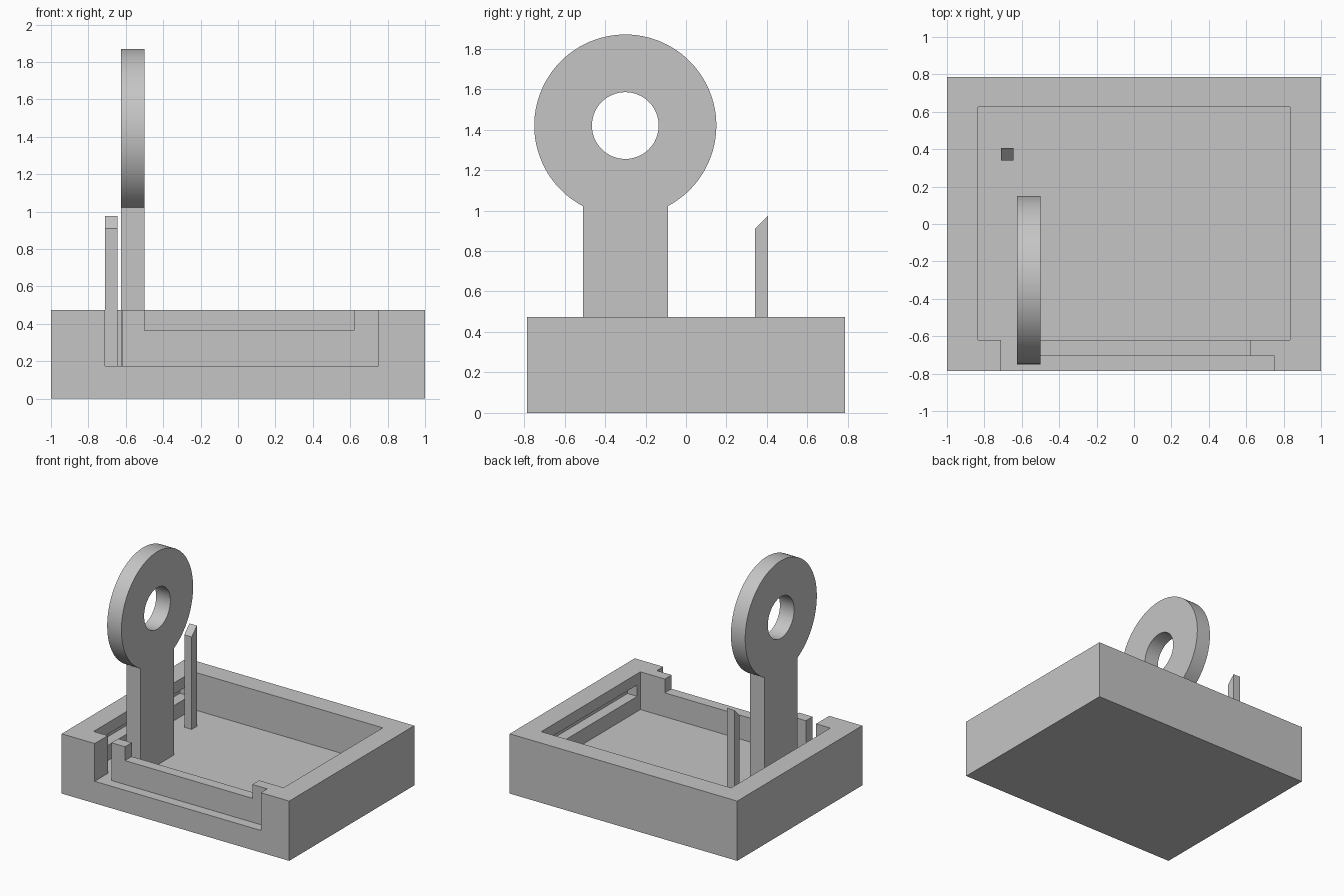
import bpy, bmesh, math
from mathutils import Vector

cube = bpy.data.objects.get("Cube")
if cube:
    bpy.data.objects.remove(cube, do_unlink=True)

grey = bpy.data.materials.new("plain grey")
grey.use_nodes = True
grey.diffuse_color = (0.56, 0.56, 0.56, 1)
grey.node_tree.nodes["Principled BSDF"].inputs["Base Color"].default_value = (0.56, 0.56, 0.56, 1)


def prism(name, outline, low, high, axis="z"):
    """Extrude an (x, y) outline along z, or a (y, z) outline along x."""
    bm = bmesh.new()
    place = (lambda a, b: (a, b, low)) if axis == "z" else (lambda a, b: (low, a, b))
    face = bm.faces.new([bm.verts.new(place(a, b)) for a, b in outline])
    top = bmesh.ops.extrude_face_region(bm, geom=[face])["geom"]
    step = Vector((0, 0, high - low)) if axis == "z" else Vector((high - low, 0, 0))
    bmesh.ops.translate(bm, vec=step, verts=[g for g in top if isinstance(g, bmesh.types.BMVert)])
    bmesh.ops.recalc_face_normals(bm, faces=bm.faces)
    mesh = bpy.data.meshes.new(name)
    bm.to_mesh(mesh)
    bm.free()
    mesh.materials.append(grey)
    obj = bpy.data.objects.new(name, mesh)
    bpy.context.collection.objects.link(obj)
    return obj


def rect(x0, x1, y0, y1):
    return [(x0, y0), (x1, y0), (x1, y1), (x0, y1)]


def arc(cy, cz, radius, start, end, count):
    angles = [start + (end - start) * i / count for i in range(count + 1)]
    return [(cy + radius * math.cos(a), cz + radius * math.sin(a)) for a in angles]


def cut(target, cutter):
    cutter.hide_render = True
    mod = target.modifiers.new("cut", "BOOLEAN")
    mod.operation = "DIFFERENCE"
    mod.solver = "EXACT"
    mod.object = cutter
    bpy.ops.object.select_all(action="DESELECT")
    bpy.context.view_layer.objects.active = target
    target.select_set(True)
    bpy.ops.object.modifier_apply(modifier=mod.name)
    bpy.data.objects.remove(cutter, do_unlink=True)


FLOOR, RIM = 0.175, 0.475

# Tray: block with the cavity, side gap and front ledge cut as one outline
tray = prism("tray", rect(-1, 1, -0.785, 0.785), 0, RIM)
cavity = [(-0.71, -0.9), (0.75, -0.9), (0.75, -0.705), (-0.62, -0.705), (-0.62, -0.62),
          (0.835, -0.62), (0.835, 0.625), (-0.835, 0.625), (-0.835, -0.62), (-0.71, -0.62)]
cut(tray, prism("cavity_cutter", cavity, FLOOR, 0.6))

# Lowered middle of the front wall
cut(tray, prism("front_wall_cutter", rect(-0.5, 0.62, -0.75, -0.55), 0.365, 0.6))

# Undercut groove inside each side wall
for side in (-1, 1):
    ends = sorted((side * 0.8, side * 0.92))
    cut(tray, prism("groove_cutter", rect(*ends, -0.58, 0.585), 0.295, 0.385))

# Upright arm: straight stem running into a round head with a hole
CY, CZ, R, HALF = -0.3, 1.42, 0.45, 0.21
lean = math.asin(HALF / R)
head = arc(CY, CZ, R, -math.pi / 2 + lean, 1.5 * math.pi - lean, 80)
stem = [(CY - HALF, FLOOR - 0.02), (CY + HALF, FLOOR - 0.02)]
arm = prism("ring_arm", stem + head, -0.625, -0.5, "x")
hole = arc(CY, CZ, 0.165, 0, math.tau, 64)[:-1]
cut(arm, prism("hole_cutter", hole, -0.7, -0.4, "x"))
bpy.ops.object.shade_smooth_by_angle(angle=math.radians(30))

# Slender pin with a slanted tip
pin = [(0.34, FLOOR - 0.02), (0.405, FLOOR - 0.02), (0.405, 0.975), (0.34, 0.91)]
prism("slanted_pin", pin, -0.71, -0.645, "x")
